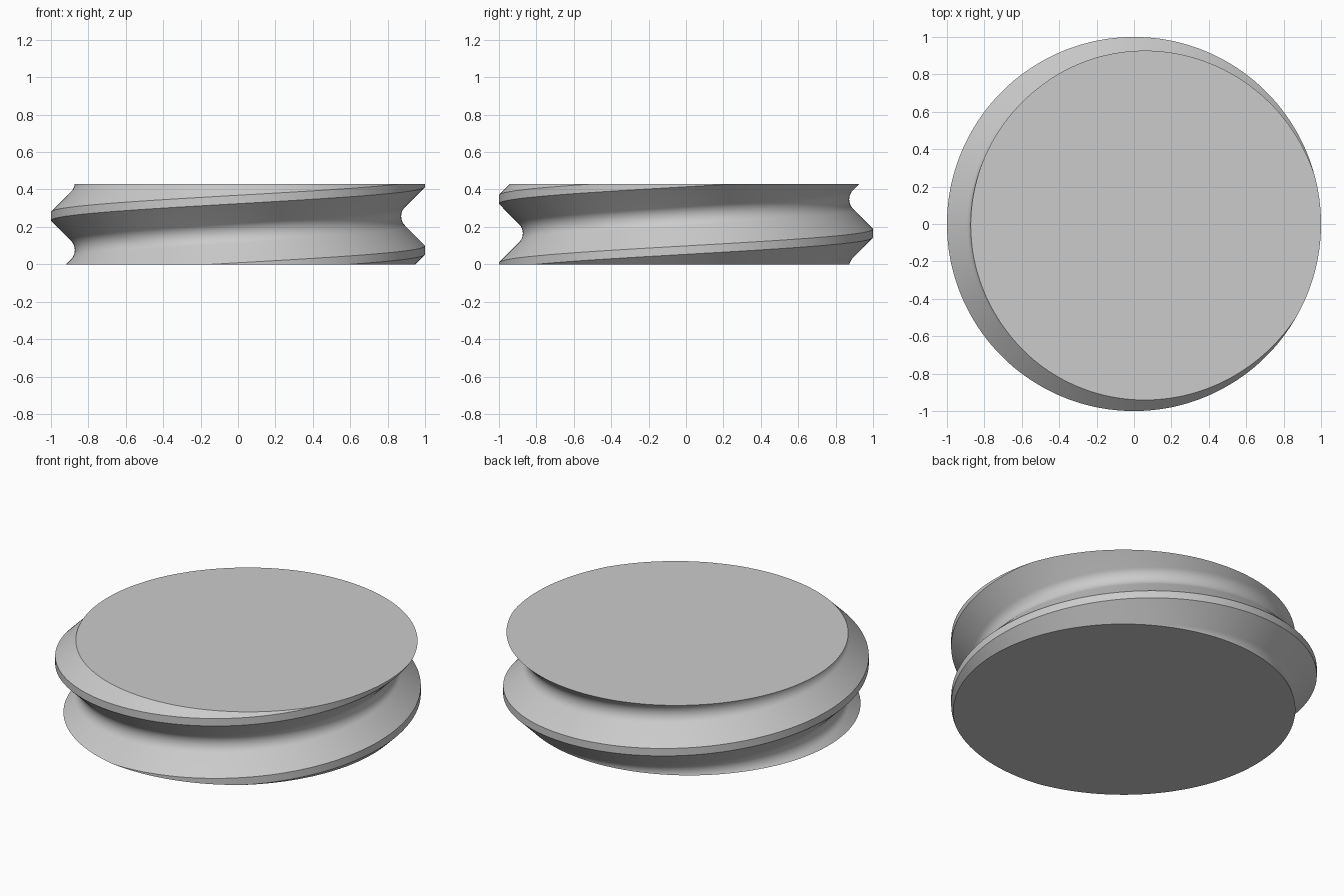
import bpy, bmesh, math
from mathutils import Vector

if "Cube" in bpy.data.objects:
    bpy.data.objects.remove(bpy.data.objects["Cube"])

HEIGHT, PITCH, CREST_Z = 0.43, 0.361, 0.076
RADIUS, CREST_HALF, FILLET, SEGMENTS = 1.0, 0.0225, 0.074, 180

# Half of the thread section as (radius, offset from crest): crest, flank, rounded root
flank = PITCH / 2 - CREST_HALF - FILLET * math.sin(math.pi / 4)
half = [(RADIUS, CREST_HALF)]
for i in range(9):
    a = math.pi / 4 * (1 - i / 8)
    root = RADIUS - flank - FILLET * (1 - math.cos(math.pi / 4))
    half.append((root + FILLET * (1 - math.cos(a)), PITCH / 2 - FILLET * math.sin(a)))
profile = [(r, -z) for r, z in reversed(half)] + half

# Sweep the section along the helix
bm = bmesh.new()
previous = None
for step in range(-2 * SEGMENTS, 3 * SEGMENTS + 1):
    a = math.tau * step / SEGMENTS
    rise = CREST_Z + PITCH * step / SEGMENTS
    row = [bm.verts.new((r * math.cos(a), r * math.sin(a), z + rise)) for r, z in profile]
    if previous:
        for i in range(len(row) - 1):
            bm.faces.new((previous[i], row[i], row[i + 1], previous[i + 1]))
    previous = row
bmesh.ops.remove_doubles(bm, verts=bm.verts, dist=0.0001)

# Trim to the disc height and close both ends
for z, direction in ((0, -1), (HEIGHT, 1)):
    bmesh.ops.bisect_plane(bm, geom=bm.verts[:] + bm.edges[:] + bm.faces[:], dist=0.00001,
                           plane_co=Vector((0, 0, z)), plane_no=Vector((0, 0, direction)),
                           clear_outer=True)
for z in (0, HEIGHT):
    rim = [e for e in bm.edges if e.is_boundary
           and all(abs(v.co.z - z) < 0.001 for v in e.verts)]
    bmesh.ops.edgeloop_fill(bm, edges=rim)
bmesh.ops.recalc_face_normals(bm, faces=bm.faces)

mesh = bpy.data.meshes.new("threaded_disc")
bm.to_mesh(mesh)
bm.free()
disc = bpy.data.objects.new("threaded_disc", mesh)
bpy.context.collection.objects.link(disc)

# Plain grey finish
grey = bpy.data.materials.new("light_grey")
grey.use_nodes = True
grey.diffuse_color = (0.6, 0.6, 0.6, 1)
grey.node_tree.nodes["Principled BSDF"].inputs["Base Color"].default_value = (0.6, 0.6, 0.6, 1)
mesh.materials.append(grey)

bpy.ops.object.select_all(action="DESELECT")
disc.select_set(True)
bpy.context.view_layer.objects.active = disc
bpy.ops.object.shade_smooth_by_angle(angle=math.radians(30))
